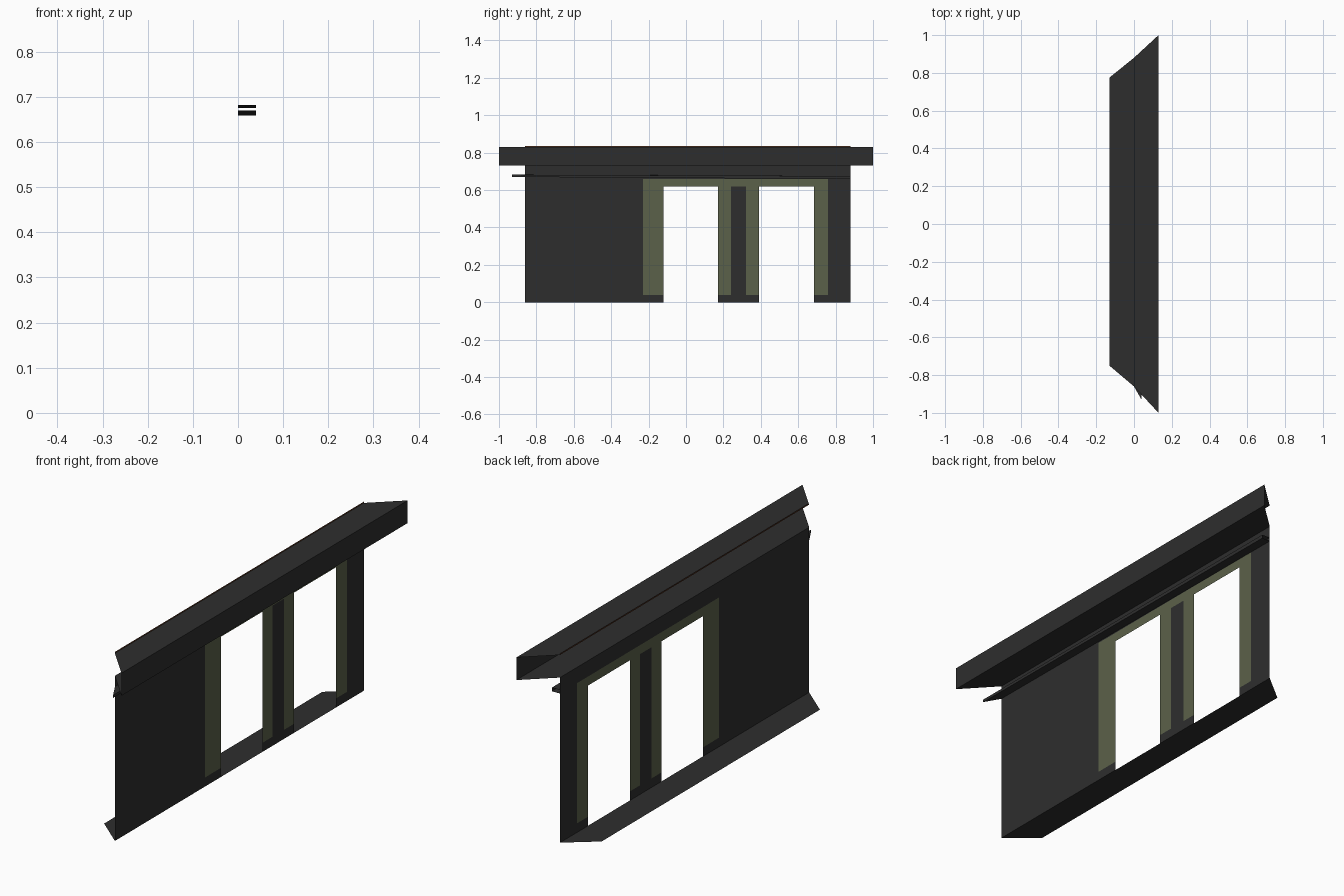
import bpy, bmesh

if "Cube" in bpy.data.objects:
    bpy.data.objects.remove(bpy.data.objects["Cube"])


def material(name, rgb):
    m = bpy.data.materials.new(name)
    m.diffuse_color = (*rgb, 1)
    m.use_nodes = True
    m.node_tree.nodes["Principled BSDF"].inputs["Base Color"].default_value = m.diffuse_color
    return m


CHARCOAL = material("charcoal", (0.027, 0.027, 0.027))
OLIVE = material("olive", (0.105, 0.12, 0.068))
BROWN = material("brown", (0.12, 0.045, 0.02))


def new_object(name, bm, mats):
    bmesh.ops.remove_doubles(bm, verts=bm.verts, dist=0.0005)
    me = bpy.data.meshes.new(name)
    bm.to_mesh(me)
    bm.free()
    for m in mats:
        me.materials.append(m)
    ob = bpy.data.objects.new(name, me)
    bpy.context.collection.objects.link(ob)
    return ob


def strip(name, left, right, mat):
    """Open sheet lofted between two matching end profiles."""
    bm = bmesh.new()
    a = [bm.verts.new(p) for p in left]
    b = [bm.verts.new(p) for p in right]
    for i in range(len(a) - 1):
        bm.faces.new((a[i], b[i], b[i + 1], a[i + 1]))
    return new_object(name, bm, [mat])


Y0, Y1 = -0.86, 0.88

# wall sheet: a grid of panels with two open doorways and olive door frames
ys = [Y0, -0.23, -0.12, 0.17, 0.24, 0.32, 0.39, 0.685, 0.76, Y1]
zs = [0, 0.04, 0.62, 0.66, 0.73]
DOORS, JAMBS = (2, 6), (1, 3, 5, 7)
bm = bmesh.new()
for i in range(len(ys) - 1):
    for j in range(len(zs) - 1):
        if i in DOORS and j < 2:
            continue
        f = bm.faces.new([bm.verts.new((0, y, z)) for y, z in (
            (ys[i], zs[j]), (ys[i + 1], zs[j]),
            (ys[i + 1], zs[j + 1]), (ys[i], zs[j + 1]))])
        lintel = j == 2 and 1 <= i <= 7
        f.material_index = int(lintel or (j == 1 and i in JAMBS))
new_object("wall", bm, [CHARCOAL, OLIVE])

# canopy: soffit, fascia and top, mitred and open at the ends
strip("canopy",
      [(0, Y0, 0.73), (0.13, -1, 0.73), (0.13, -1, 0.83), (0, Y0, 0.83)],
      [(0, Y1, 0.73), (0.13, 1, 0.73), (0.13, 1, 0.83), (0, Y1, 0.83)], CHARCOAL)

# thin trim along the back edge of the canopy top
strip("canopy_trim", [(0, Y0, 0.83), (0, Y0, 0.836)],
      [(0, Y1, 0.83), (0, Y1, 0.836)], BROWN)

# slim ledge over the doors, sagging slightly towards +y
strip("door_ledge",
      [(0, Y0, 0.67), (0.04, -0.93, 0.67), (0.04, -0.93, 0.682), (0, Y0, 0.682)],
      [(0, Y1, 0.659), (0.04, Y1, 0.659), (0.04, Y1, 0.675), (0, Y1, 0.675)], CHARCOAL)

# mitred floor strip behind the wall
strip("floor_strip", [(-0.13, -0.75, 0), (0, Y0, 0)],
      [(-0.13, 0.775, 0), (0, Y1, 0)], CHARCOAL)
